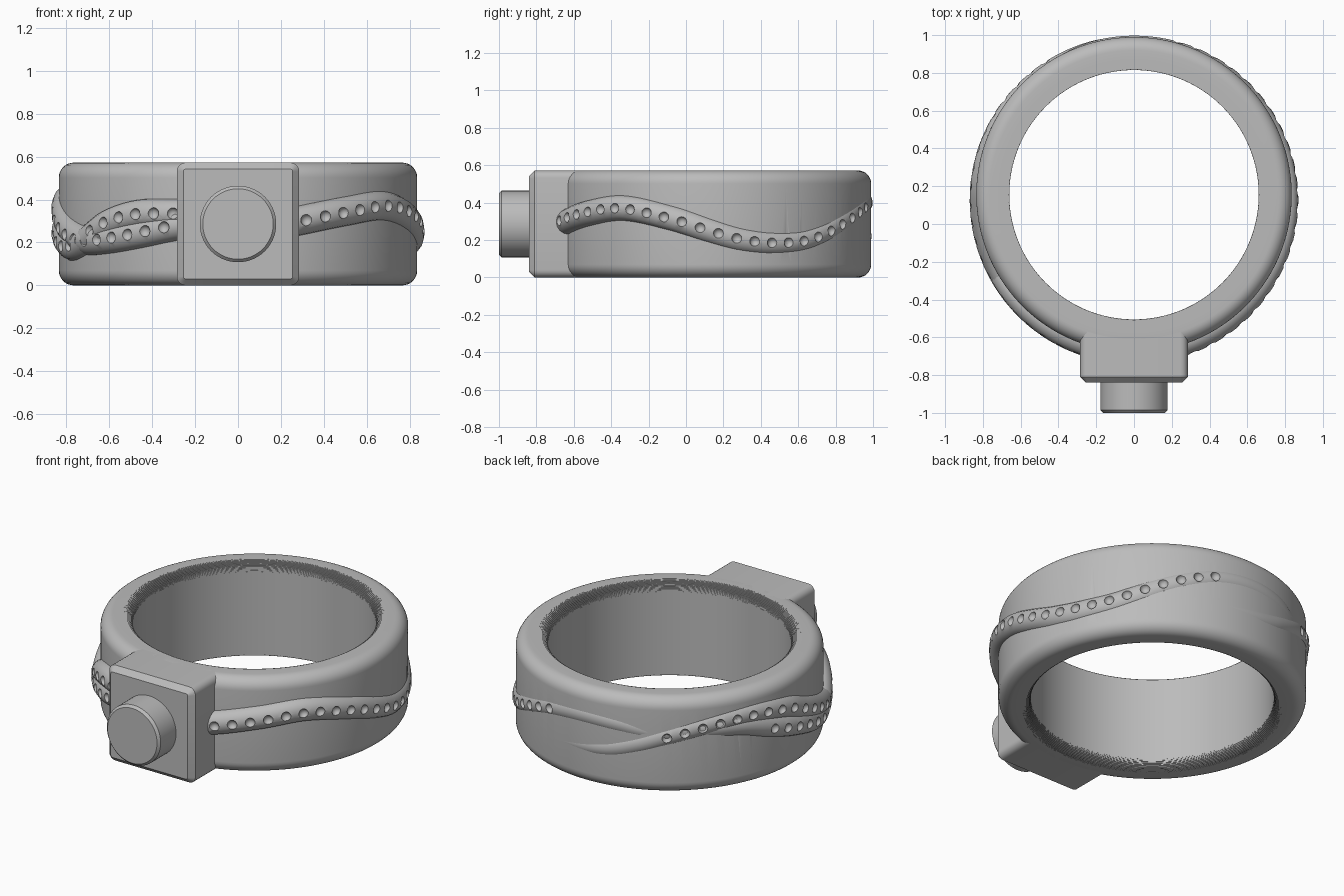
import bpy, bmesh
from math import sin, cos, pi, radians, exp
from mathutils import Matrix, Vector

cube = bpy.data.objects.get("Cube")
if cube:
    bpy.data.objects.remove(cube, do_unlink=True)

metal = bpy.data.materials.new("grey metal")
metal.use_nodes = True
GREY = (0.5, 0.5, 0.5, 1)
metal.diffuse_color = GREY
metal.node_tree.nodes["Principled BSDF"].inputs["Base Color"].default_value = GREY

HEIGHT, OUTER, INNER = 0.572, 0.835, 0.66
CENTRE_Y = 0.155           # ring axis
VINE_Y, VINE_R, TUBE = 0.128, 0.80, 0.07


def add(name, bm):
    bmesh.ops.recalc_face_normals(bm, faces=bm.faces)
    mesh = bpy.data.meshes.new(name)
    bm.to_mesh(mesh)
    bm.free()
    mesh.materials.append(metal)
    ob = bpy.data.objects.new(name, mesh)
    bpy.context.collection.objects.link(ob)
    return ob


def select(ob):
    bpy.ops.object.select_all(action='DESELECT')
    ob.select_set(True)
    bpy.context.view_layer.objects.active = ob


def smooth(ob):
    select(ob)
    bpy.ops.object.shade_smooth_by_angle(angle=radians(32))


def carve(ob, cutter):
    select(ob)
    mod = ob.modifiers.new("pits", 'BOOLEAN')
    mod.operation, mod.solver, mod.object = 'DIFFERENCE', 'EXACT', cutter
    bpy.ops.object.modifier_apply(modifier=mod.name)


# Band: rounded outside edges, finely stepped inside edges
def band():
    half, fillet, step_r, steps = HEIGHT / 2, 0.07, 0.06, 12
    upper = []
    for i in range(9):
        a = pi / 2 * i / 8
        upper.append((OUTER - fillet + fillet * cos(a), half - fillet + fillet * sin(a)))
    for i in range(steps):
        a, b = (pi / 2 * (1 - k / steps) for k in (i, i + 1))
        z = half - step_r + step_r * sin(a)
        upper.append((INNER + step_r * (1 - cos(a)), z))
        upper.append((INNER + step_r * (1 - cos(b)), z))
    upper.append((INNER, half - step_r))
    profile = upper + [(r, -z) for r, z in reversed(upper)]
    bm = bmesh.new()
    verts = [bm.verts.new((r, CENTRE_Y, z + half)) for r, z in profile]
    edges = [bm.edges.new((v, verts[i - 1])) for i, v in enumerate(verts)]
    bmesh.ops.spin(bm, geom=verts + edges, cent=(0, CENTRE_Y, 0), axis=(0, 0, 1),
                   angle=2 * pi, steps=160)
    bmesh.ops.remove_doubles(bm, verts=bm.verts, dist=1e-5)
    return add("ring_band", bm)


# Square mount with rounded corners and a chamfered front
def mount():
    front, back, width = -0.84, -0.56, 0.57
    bm = bmesh.new()
    bmesh.ops.create_cube(bm, size=1)
    bmesh.ops.scale(bm, vec=(width, back - front, HEIGHT), verts=bm.verts)
    bmesh.ops.translate(bm, vec=(0, (front + back) / 2, HEIGHT / 2), verts=bm.verts)
    long_edges = [e for e in bm.edges if abs(e.verts[0].co.y - e.verts[1].co.y) > 0.1]
    bmesh.ops.bevel(bm, geom=long_edges, offset=0.04, segments=5, profile=0.5, affect='EDGES')
    rim = [e for e in bm.edges if all(v.co.y < front + 0.001 for v in e.verts)]
    bmesh.ops.bevel(bm, geom=rim, offset=0.03, segments=1, affect='EDGES')
    return add("square_mount", bm)


# Round stud on the mount
def stud():
    bm = bmesh.new()
    place = Matrix.Translation((0, -0.91, HEIGHT / 2)) @ Matrix.Rotation(pi / 2, 4, 'X')
    bmesh.ops.create_cone(bm, cap_ends=True, segments=64, radius1=0.178, radius2=0.178,
                          depth=0.18, matrix=place)
    rim = [e for e in bm.edges if all(v.co.y < -0.99 for v in e.verts)]
    bmesh.ops.bevel(bm, geom=rim, offset=0.014, segments=1, affect='EDGES')
    return add("round_stud", bm)


# Smooth height along a vine through (degrees, height) keys
def height_at(keys, t):
    last = len(keys) - 1
    i = max(k for k in range(last) if keys[k][0] <= t or k == 0)

    def slope(k):
        a, b = keys[max(k - 1, 0)], keys[min(k + 1, last)]
        return (b[1] - a[1]) / (b[0] - a[0])

    (t0, z0), (t1, z1) = keys[i], keys[i + 1]
    w, u = t1 - t0, (t - t0) / (t1 - t0)
    return ((1 + 2 * u) * (1 - u) ** 2 * z0 + u * (1 - u) ** 2 * w * slope(i)
            + u * u * (3 - 2 * u) * z1 + u * u * (u - 1) * w * slope(i + 1))


def on_vine(keys, dip, t, lift=0.0):
    a, r = radians(t), VINE_R - dip(t) + lift
    return Vector((r * sin(a), VINE_Y - r * cos(a), height_at(keys, t)))


# Vine: a tube wrapped round the band
def vine(name, keys, dip):
    start, end, n = keys[0][0], keys[-1][0], 150
    curve = bpy.data.curves.new(name, 'CURVE')
    curve.dimensions = '3D'
    curve.bevel_depth, curve.bevel_resolution, curve.use_fill_caps = TUBE, 6, True
    spline = curve.splines.new('POLY')
    spline.points.add(n)
    for k, p in enumerate(spline.points):
        p.co = (*on_vine(keys, dip, start + (end - start) * k / n), 1)
    temp = bpy.data.objects.new(name + "_path", curve)
    bpy.context.collection.objects.link(temp)
    graph = bpy.context.evaluated_depsgraph_get()
    mesh = bpy.data.meshes.new_from_object(temp.evaluated_get(graph))
    bm = bmesh.new()
    bm.from_mesh(mesh)
    bmesh.ops.remove_doubles(bm, verts=bm.verts, dist=1e-5)
    bpy.data.objects.remove(temp, do_unlink=True)
    return add(name, bm)


# Row of round pits along a vine
def pits(name, keys, dip, spans):
    bm = bmesh.new()
    for first, last in spans:
        t = first
        while t < last:
            spot = Matrix.Translation(on_vine(keys, dip, t, TUBE + 0.003))
            bmesh.ops.create_uvsphere(bm, u_segments=14, v_segments=8, radius=0.028, matrix=spot)
            t += 6.5
    ob = add(name, bm)
    ob.hide_render = True
    return ob


LONG = [(10, .27), (20, .30), (38, .345), (56, .37), (76, .315), (90, .25), (101, .205),
        (114, .185), (129, .205), (152, .32), (165, .375), (180, .40), (195, .39),
        (210, .355), (228, .37), (242, .36), (255, .305), (270, .245), (289, .18),
        (299, .205), (312, .285), (325, .33), (338, .335), (350, .33)]
SHORT = [(160, .215), (175, .215), (190, .235), (202, .285), (213, .34), (227, .395),
         (240, .42), (250, .42), (264, .385), (274, .325), (288, .25), (300, .21),
         (312, .215), (325, .24), (338, .275), (350, .30)]


def long_dip(t):
    return 0.02 * exp(-((t - 218) / 15) ** 2)


def short_dip(t):
    return 0.012 * max(0, (195 - t) / 35)


ring = band()
parts = [ring, mount(), stud()]
for name, keys, dip, spans in (
        ("long_vine", LONG, long_dip, [(21.5, 166), (255, 343)]),
        ("short_vine", SHORT, short_dip, [(213, 343)])):
    tube = vine(name, keys, dip)
    cutter = pits(name + "_pits", keys, dip, spans)
    carve(tube, cutter)
    carve(ring, cutter)
    bpy.data.objects.remove(cutter, do_unlink=True)
    parts.append(tube)
for part in parts:
    smooth(part)
